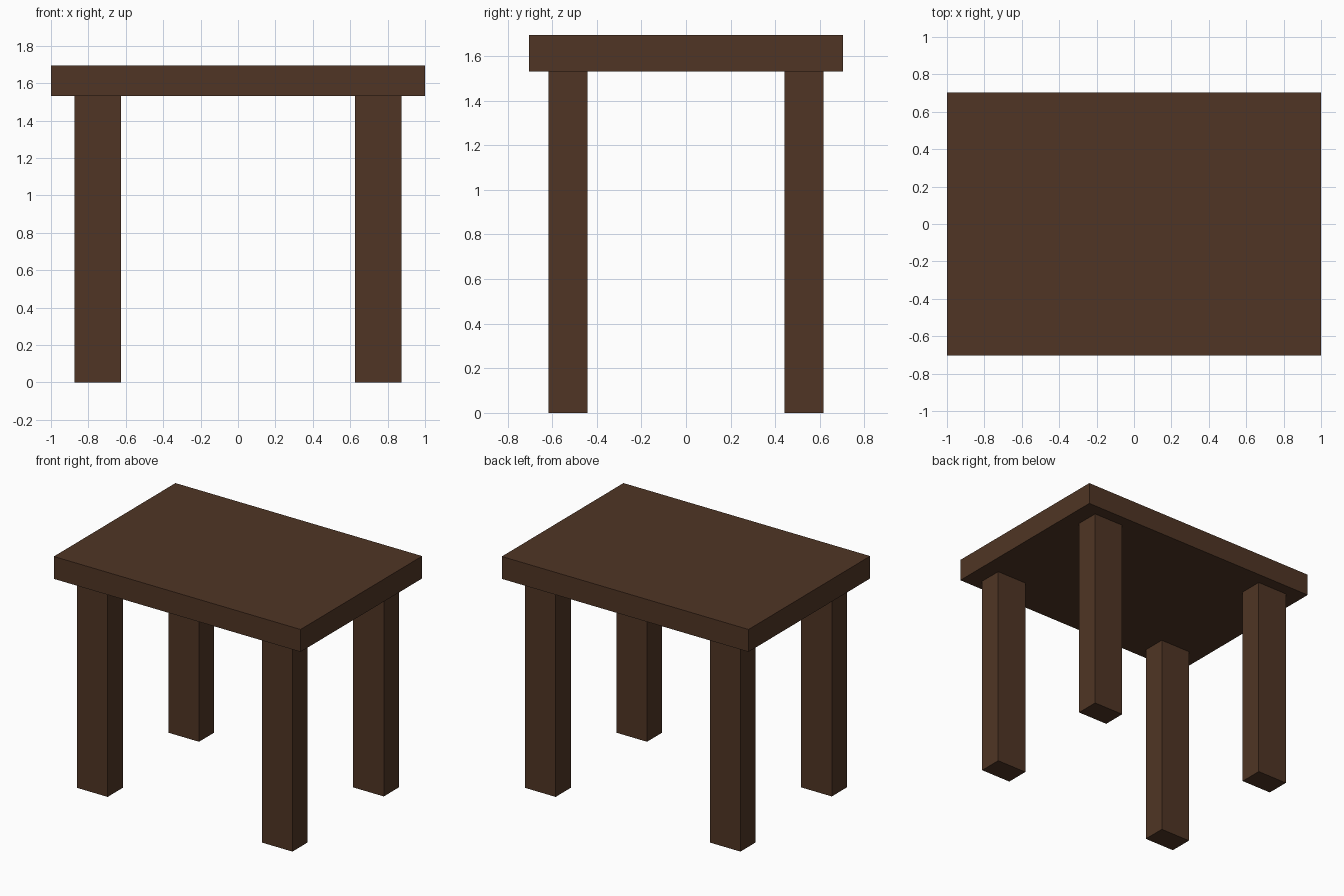
import bpy

if "Cube" in bpy.data.objects:
    bpy.data.objects.remove(bpy.data.objects["Cube"])

# Single dark wood colour
wood = bpy.data.materials.new("dark_brown_wood")
wood.diffuse_color = (0.08, 0.036, 0.018, 1.0)
wood.use_nodes = True
wood.node_tree.nodes["Principled BSDF"].inputs["Base Color"].default_value = wood.diffuse_color


def box(name, centre, size):
    bpy.ops.mesh.primitive_cube_add(size=1, location=centre)
    obj = bpy.context.object
    obj.name = name
    obj.scale = size
    bpy.ops.object.transform_apply(location=False, rotation=False, scale=True)
    obj.data.materials.append(wood)
    return obj


TOP_Z, UNDERSIDE = 1.695, 1.531

# Table top slab
box("table_top", (0, 0, (TOP_Z + UNDERSIDE) / 2), (2.0, 1.408, TOP_Z - UNDERSIDE))

# Four rectangular legs, inset from the corners
for side_x, x in (("left", -0.749), ("right", 0.749)):
    for side_y, y in (("front", -0.529), ("back", 0.529)):
        box(f"{side_y}_{side_x}_leg", (x, y, UNDERSIDE / 2), (0.248, 0.175, UNDERSIDE))
